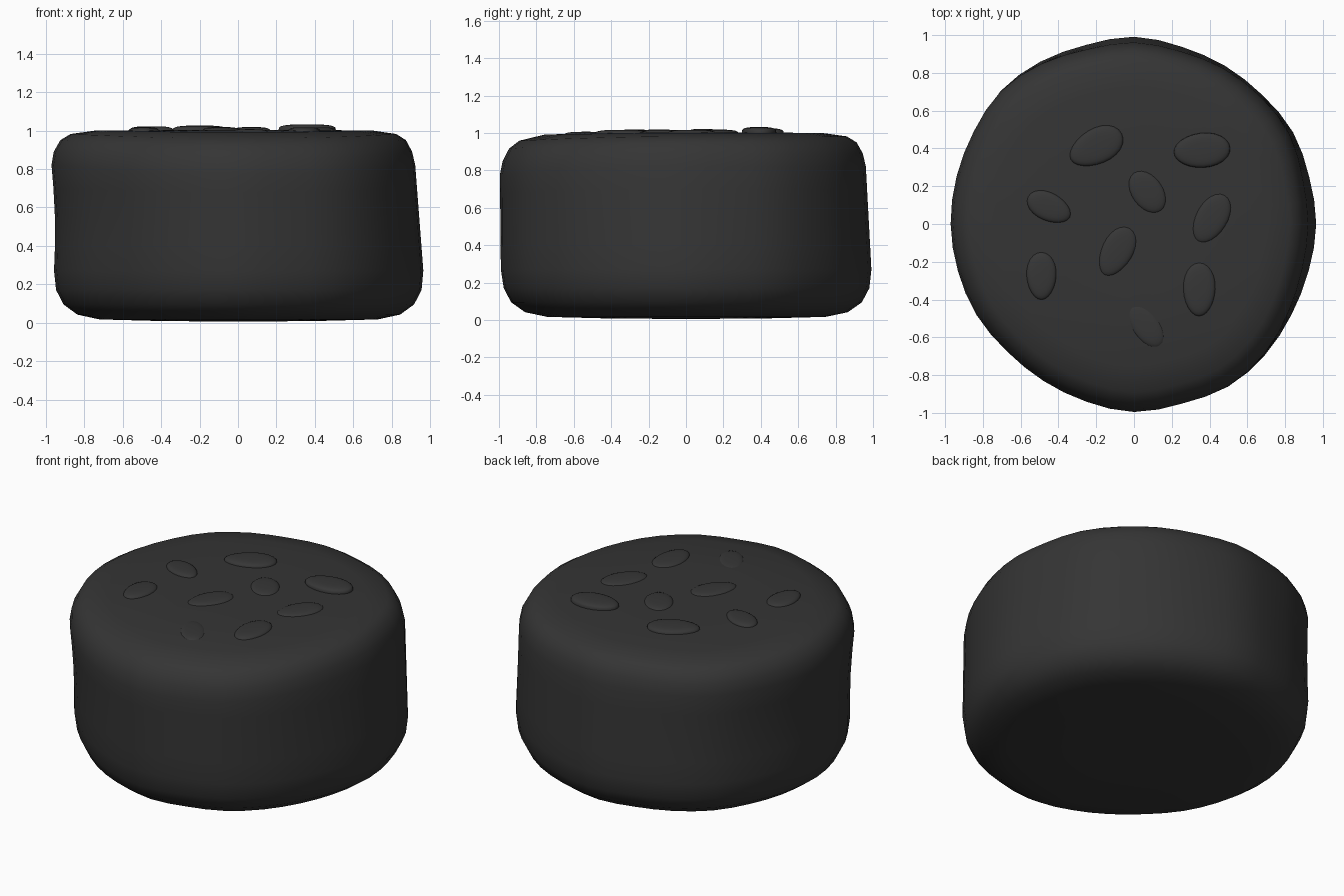
import bpy, bmesh
from math import sin, cos, pi, radians, copysign

if "Cube" in bpy.data.objects:
    bpy.data.objects.remove(bpy.data.objects["Cube"])

def dark(name, v):
    m = bpy.data.materials.new(name)
    m.diffuse_color = (v, v, v, 1)
    m.use_nodes = True
    m.node_tree.nodes["Principled BSDF"].inputs["Base Color"].default_value = m.diffuse_color
    return m

body_mat = dark("charred_bun", 0.035)
seed_mat = dark("charred_seed", 0.037)

def make_object(name, bm, mat):
    bmesh.ops.recalc_face_normals(bm, faces=bm.faces)
    me = bpy.data.meshes.new(name)
    bm.to_mesh(me)
    bm.free()
    for p in me.polygons:
        p.use_smooth = True
    me.materials.append(mat)
    ob = bpy.data.objects.new(name, me)
    bpy.context.collection.objects.link(ob)
    return ob

def skin(bm, rings, low, high):
    """Join stacked rings of points and close both ends to a point."""
    vs = [[bm.verts.new(p) for p in r] for r in rings]
    n = len(vs[0])
    a, b = bm.verts.new(low), bm.verts.new(high)
    for i in range(n):
        j = (i + 1) % n
        for lo, hi in zip(vs, vs[1:]):
            bm.faces.new((lo[i], lo[j], hi[j], hi[i]))
        bm.faces.new((a, vs[0][j], vs[0][i]))
        bm.faces.new((b, vs[-1][i], vs[-1][j]))

# Bun body: uneven outline, one radius every 15 degrees, smoothed in between
coarse = [.97, .965, .975, .965, .968, .975, .995, .985, .995, 1.0, .978, .97,
          .97, .968, .97, .962, .968, .98, .998, .985, .995, .982, .965, .962]
radii = []
for i in range(24):
    p0, p1, p2, p3 = (coarse[(i + d) % 24] for d in (-1, 0, 1, 2))
    radii += [p1, (9 * (p1 + p2) - p0 - p3) / 16]
# Rounded side profile: (share of radius, height)
profile = [(.4, .008), (.75, .017), (.87, .042), (.945, .095), (.985, .17), (1, .27),
           (1, .4), (1, .55), (1, .7), (1, .82), (.985, .89), (.95, .95), (.895, .982),
           (.76, 1.0), (.4, 1.003)]
rings = []
for f, z in profile:
    t = min(max((z - .2) / .65, 0), 1)
    waist = .015 * sin(pi * t)
    ring = []
    for k, r in enumerate(radii):
        a = k * pi / 24
        c, s = cos(a), sin(a)
        # right and back walls lean in, left wall dips at the waist
        r -= t * (.05 * max(c, 0) ** 5 + .035 * max(s, 0) ** 5)
        r += (.006 * t - waist) * max(-c, 0) ** 2
        # left front corner is tucked in at the bottom
        r -= (.035 - .025 * t) * max(-(c + s) * .7071, 0) ** 4
        # the front rim sags
        sag = .045 * max(-s, 0) ** 2 * f ** 6 * min(max((z - .6) / .2, 0), 1)
        ring.append((r * f * c, r * f * s, z - sag))
    rings.append(ring)
bm = bmesh.new()
skin(bm, rings, (0, 0, .006), (0, 0, 1.004))
make_object("bun_body", bm, body_mat)

# Seeds: x, y, half length, half width, turn, top height, taper
seeds = [(-.20, .41, .153, .094, 27, 1.026, .12), (.36, .39, .15, .092, 5, 1.032, .05),
         (-.45, .09, .125, .075, -26, 1.022, -.08), (.07, .17, .127, .085, -54, 1.018, .0),
         (.41, .03, .145, .086, 60, 1.017, .05), (-.09, -.145, .145, .085, 62, 1.018, .1),
         (-.49, -.275, .128, .08, 90, 1.018, .1), (.345, -.345, .145, .087, 90, 1.017, .08),
         (.06, -.535, .14, .075, -54, 1.007, .05)]

def soft(v, p):
    return copysign(abs(v) ** p, v)

for i, (x, y, l, w, turn, top, taper) in enumerate(seeds):
    h = .03
    ca, sa = cos(radians(turn)), sin(radians(turn))
    rings = []
    for k in range(1, 12):
        v = -pi / 2 + pi * k / 12
        f, z = cos(v) ** .6, top - h + h * soft(sin(v), .6)
        ring = []
        for q in range(24):
            a = 2 * pi * q / 24
            u = l * f * cos(a)
            b = w * f * sin(a) * (1 + taper * cos(a))
            ring.append((x + u * ca - b * sa, y + u * sa + b * ca, z))
        rings.append(ring)
    bm = bmesh.new()
    skin(bm, rings, (x, y, top - 2 * h), (x, y, top))
    make_object(f"seed_{i + 1}", bm, seed_mat)
